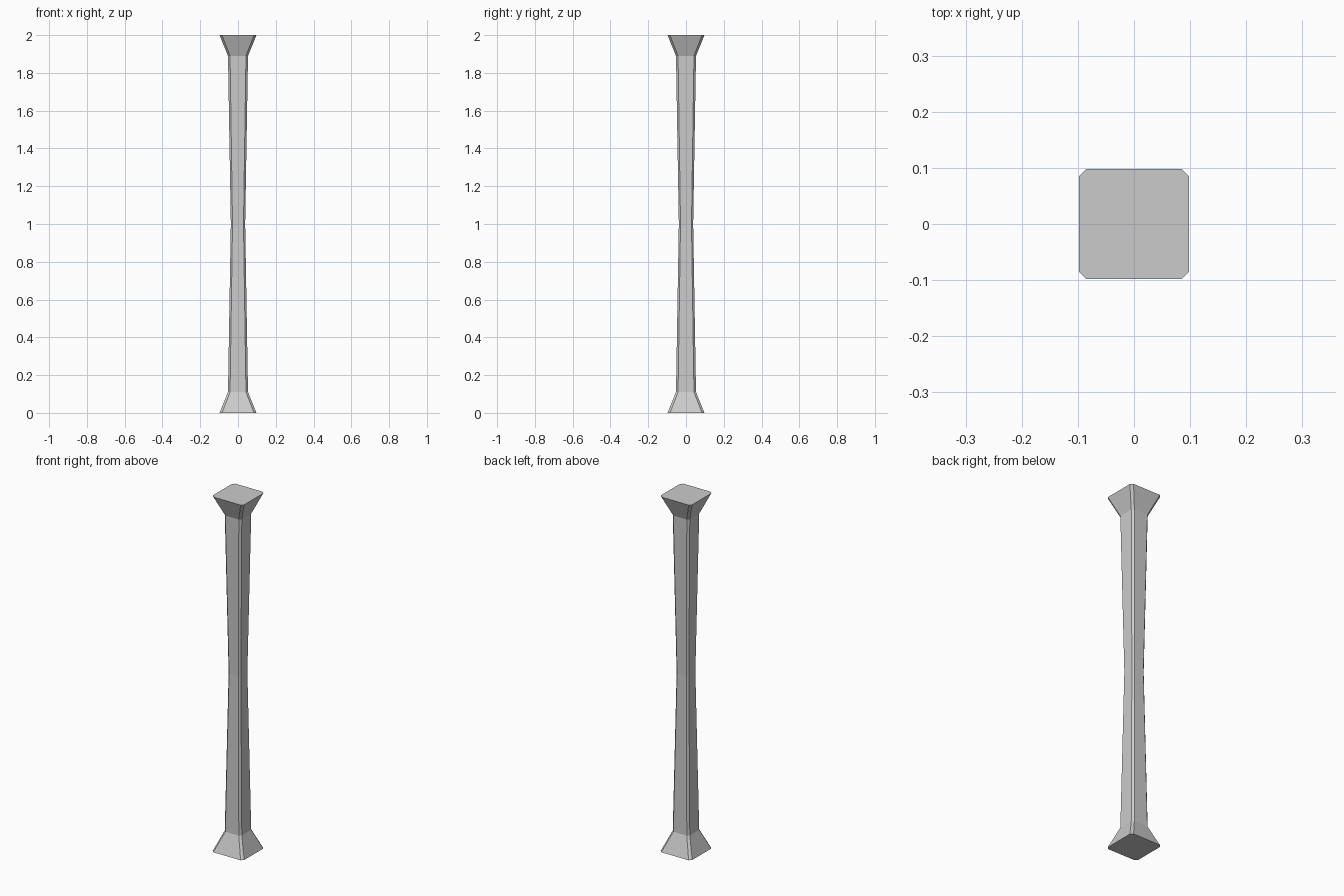
import bpy, bmesh

if "Cube" in bpy.data.objects:
    bpy.data.objects.remove(bpy.data.objects["Cube"])

# Profile of the post: (height, half width, corner chamfer)
PROFILE = [
    (0.00, 0.098, 0.013),
    (0.11, 0.053, 0.011),
    (1.00, 0.038, 0.009),
    (1.89, 0.053, 0.011),
    (2.00, 0.098, 0.013),
]


def ring(bm, z, h, c):
    """Chamfered square, counter-clockwise."""
    i = h - c
    pts = [(h, -i), (h, i), (i, h), (-i, h), (-h, i), (-h, -i), (-i, -h), (i, -h)]
    return [bm.verts.new((x, y, z)) for x, y in pts]


# Flared post lofted through the chamfered sections
bm = bmesh.new()
rings = [ring(bm, *p) for p in PROFILE]
for a, b in zip(rings, rings[1:]):
    for k in range(8):
        n = (k + 1) % 8
        bm.faces.new((a[k], a[n], b[n], b[k]))

# Flat end caps
bm.faces.new(rings[0][::-1])
bm.faces.new(rings[-1])
bmesh.ops.recalc_face_normals(bm, faces=bm.faces)

mesh = bpy.data.meshes.new("flared_post")
bm.to_mesh(mesh)
bm.free()
post = bpy.data.objects.new("flared_post", mesh)
bpy.context.collection.objects.link(post)
